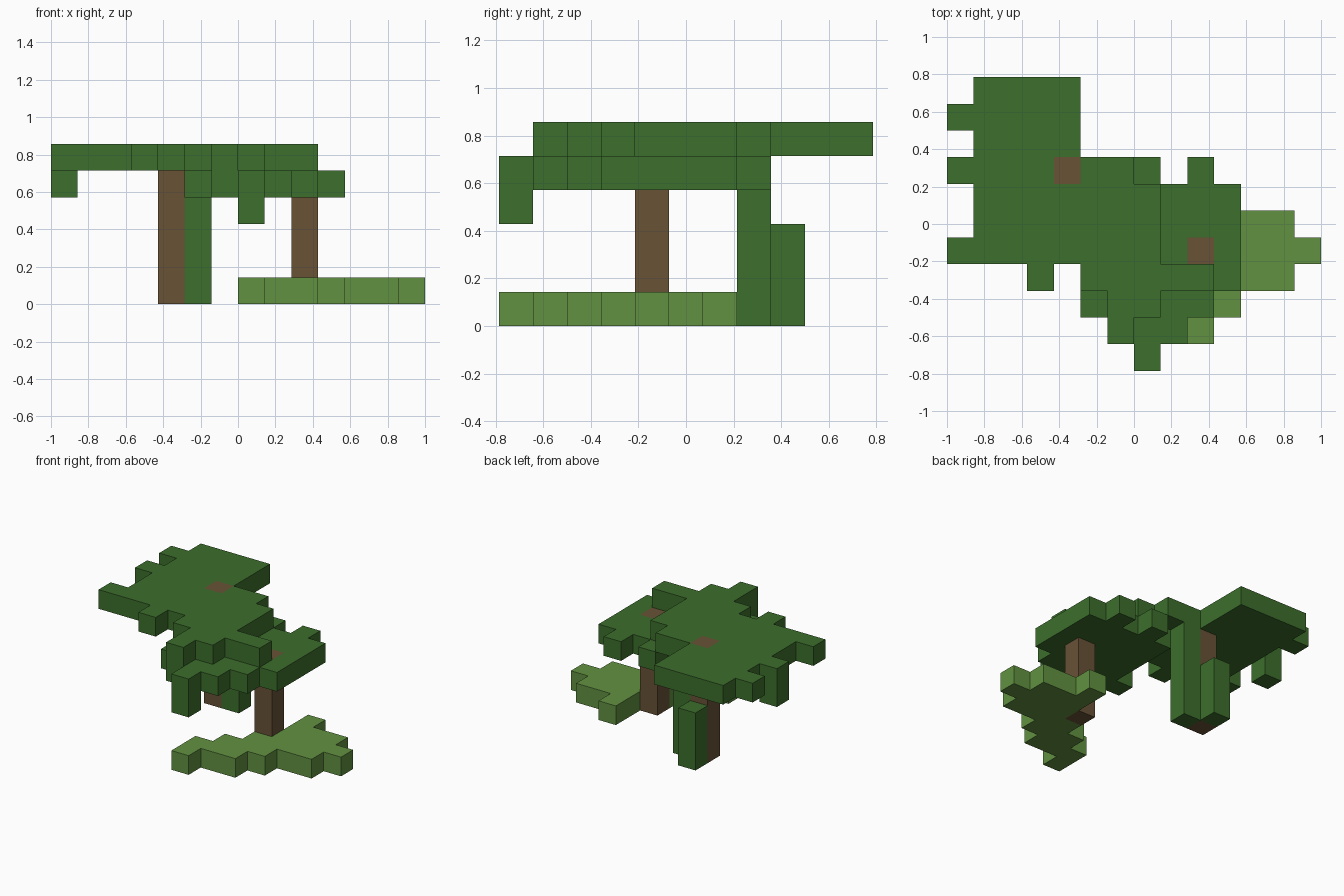
import bpy
import bmesh
import math

old = bpy.data.objects.get("Cube")
if old:
    bpy.data.objects.remove(old)

CELL = 1 / 7
COLS, ROWS = 14, 11

# Floor plans of each leafy slab, back row first; t marks where a trunk passes
CANOPY = """
.####.........
#####.........
.####.........
####t##.......
.#######......
.#######......
########......
...#.#####....
......##......
......#.......
..............
"""
LOWER_CANOPY = """
..............
..............
..............
.......#.#....
......#####...
......#####...
......###t#...
......#####...
.....#####....
......###.....
.......#......
"""
GROUND = """
..............
..............
..............
..............
..........#...
..........###.
.........t####
.........####.
........###...
.......###....
.......#......
"""


def material(name, rgb):
    mat = bpy.data.materials.new(name)
    mat.use_nodes = True
    color = (*rgb, 1)
    mat.diffuse_color = color
    bsdf = mat.node_tree.nodes["Principled BSDF"]
    bsdf.inputs["Base Color"].default_value = color
    bsdf.inputs["Roughness"].default_value = 0.9
    return mat


def slab(plan, level):
    rows = plan.split()[::-1]
    return {(i, j, level) for j, row in enumerate(rows)
            for i, mark in enumerate(row) if mark == "#"}


def column(i, j, low, high):
    return {(i, j, k) for k in range(low, high)}


leaf = material("leaf green", (0.045, 0.156, 0.025))
grass = material("grass green", (0.122, 0.283, 0.053))
bark = material("bark brown", (0.138, 0.084, 0.037))

parts = {
    "upper_canopy": (slab(CANOPY, 5), leaf),
    "lower_canopy": (slab(LOWER_CANOPY, 4), leaf),
    "ground_patch": (slab(GROUND, 0), grass),
    "tall_trunk": (column(4, 7, 0, 6), bark),
    "short_trunk": (column(9, 4, 0, 5), bark),
    "tall_vine": (column(5, 7, 0, 5), leaf),
    "short_vine": (column(4, 8, 0, 3), leaf),
    "front_hanging_leaf": (column(7, 0, 3, 4), leaf),
    "side_hanging_leaf": (column(0, 7, 4, 5), leaf),
}
solid = set().union(*(cells for cells, _ in parts.values()))


def cell_faces(bm, cell):
    # Only the sides that do not touch another block
    for axis in range(3):
        for side in (0, 1):
            near = list(cell)
            near[axis] += 1 if side else -1
            if tuple(near) in solid:
                continue
            u, v = (axis + 1) % 3, (axis + 2) % 3
            loop = []
            for a, b in ((0, 0), (1, 0), (1, 1), (0, 1)):
                p = list(cell)
                p[axis] += side
                p[u] += a
                p[v] += b
                loop.append(bm.verts.new(((p[0] - COLS / 2) * CELL,
                                          (p[1] - ROWS / 2) * CELL,
                                          p[2] * CELL)))
            bm.faces.new(loop if side else loop[::-1])


def build(name, cells, mat):
    bm = bmesh.new()
    for cell in sorted(cells):
        cell_faces(bm, cell)
    bmesh.ops.remove_doubles(bm, verts=bm.verts[:], dist=CELL / 100)
    # Merge coplanar squares into clean flat faces
    bmesh.ops.dissolve_limit(bm, angle_limit=math.radians(1),
                             verts=bm.verts[:], edges=bm.edges[:])
    mesh = bpy.data.meshes.new(name)
    bm.to_mesh(mesh)
    bm.free()
    mesh.materials.append(mat)
    obj = bpy.data.objects.new(name, mesh)
    bpy.context.collection.objects.link(obj)


for name, (cells, mat) in parts.items():
    build(name, cells, mat)
